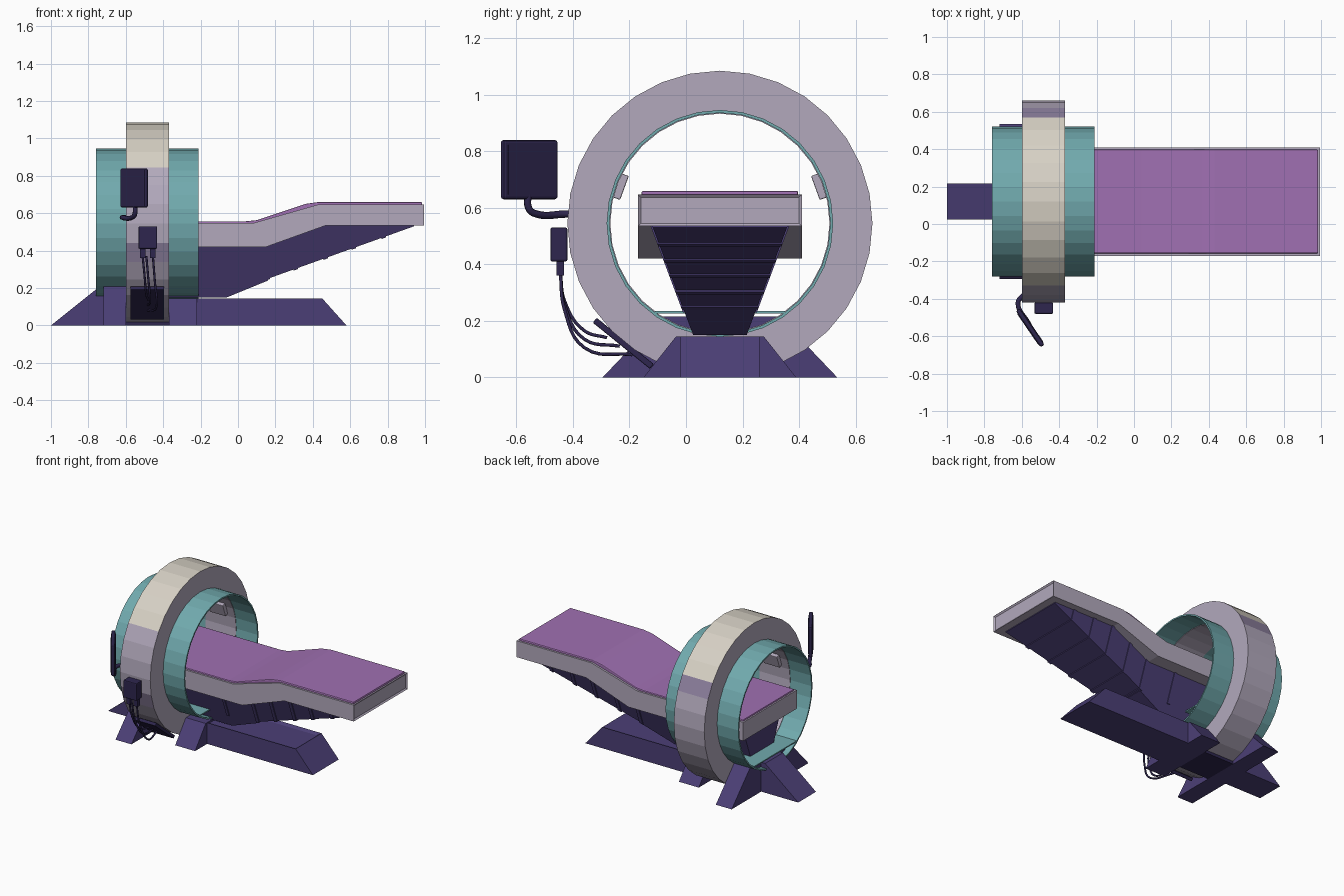
import bpy, bmesh, math
from mathutils import Matrix, Vector

if "Cube" in bpy.data.objects:
    bpy.data.objects.remove(bpy.data.objects["Cube"])

CY, CZ = 0.12, 0.545  # ring axis


def material(name, r, g, b):
    lin = [((c / 255 + 0.055) / 1.055) ** 2.4 for c in (r, g, b)] + [1]
    m = bpy.data.materials.new(name)
    m.use_nodes = True
    m.diffuse_color = lin
    m.node_tree.nodes["Principled BSDF"].inputs["Base Color"].default_value = lin
    return m


cream = material("cream", 215, 209, 197)
lavender = material("lavender", 178, 169, 188)
dusk = material("dusk violet", 143, 130, 160)
teal = material("teal", 113, 170, 174)
orchid = material("orchid", 160, 112, 178)
indigo = material("indigo", 75, 63, 118)
dark = material("dark indigo", 46, 38, 78)


def finish(name, bm, *mats, bevel=0):
    bmesh.ops.recalc_face_normals(bm, faces=bm.faces)
    mesh = bpy.data.meshes.new(name)
    bm.to_mesh(mesh)
    bm.free()
    ob = bpy.data.objects.new(name, mesh)
    bpy.context.collection.objects.link(ob)
    for m in mats:
        mesh.materials.append(m)
    if bevel:
        mod = ob.modifiers.new("soft edges", "BEVEL")
        mod.width, mod.segments = bevel, 2
    return ob


def prism(name, pts, axis, a, b, mat, inset=None, bevel=0):
    """Extrude an xz (axis y) or yz (axis x) outline; optionally recess one face."""
    bm = bmesh.new()
    place = (lambda p, t: (p[0], t, p[1])) if axis == "y" else (lambda p, t: (t, *p))
    lo = [bm.verts.new(place(p, a)) for p in pts]
    hi = [bm.verts.new(place(p, b)) for p in pts]
    bm.faces.new(lo)
    bm.faces.new(hi)
    for i in range(len(pts)):
        j = (i + 1) % len(pts)
        bm.faces.new((lo[i], lo[j], hi[j], hi[i]))
    if inset:
        bmesh.ops.recalc_face_normals(bm, faces=bm.faces)
        direction, width, depth = inset
        face = max(bm.faces, key=lambda f: f.normal.dot(Vector(direction)))
        bmesh.ops.inset_individual(bm, faces=[face], thickness=width, depth=-depth)
    return finish(name, bm, mat, bevel=bevel)


def box(name, center, size, mat, rot=None, bevel=0):
    bm = bmesh.new()
    m = Matrix.Translation(center) @ (rot or Matrix()) @ Matrix.Diagonal((*size, 1))
    bmesh.ops.create_cube(bm, size=1, matrix=m)
    return finish(name, bm, mat, bevel=bevel)


def ring(name, profile, mats, rule=None, n=32):
    """Turn a closed (x, radius) outline about the ring axis."""
    bm = bmesh.new()
    loops = []
    for i in range(n):
        t = 2 * math.pi * i / n
        loops.append([bm.verts.new((x, CY + r * math.sin(t), CZ + r * math.cos(t)))
                      for x, r in profile])
    k = len(profile)
    for i in range(n):
        A, B = loops[i], loops[(i + 1) % n]
        for j in range(k):
            f = bm.faces.new((A[j], A[(j + 1) % k], B[(j + 1) % k], B[j]))
            if rule:
                f.material_index = rule(i, j)
    return finish(name, bm, *mats)


def band_color(i, j):
    if j != 1:
        return 0
    if i < 5 or i >= 27:
        return 1
    return 2 if i in (5, 22) else 0


def pipe(name, pts, radius, mat):
    cu = bpy.data.curves.new(name, "CURVE")
    cu.dimensions = "3D"
    cu.bevel_depth, cu.bevel_resolution, cu.resolution_u = radius, 2, 6
    cu.use_fill_caps = True
    sp = cu.splines.new("BEZIER")
    sp.bezier_points.add(len(pts) - 1)
    for bp, p in zip(sp.bezier_points, pts):
        bp.co = p
        bp.handle_left_type = bp.handle_right_type = "AUTO"
    cu.materials.append(mat)
    ob = bpy.data.objects.new(name, cu)
    bpy.context.collection.objects.link(ob)


# Scanner ring, tunnel sleeve, tunnel floor
ring("scanner_ring", [(-0.6, 0.388), (-0.6, 0.54), (-0.37, 0.54), (-0.37, 0.388)],
     (lavender, cream, dusk), band_color)
ring("tunnel_sleeve", [(-0.76, 0.391), (-0.76, 0.401), (-0.21, 0.401), (-0.21, 0.391)], (teal,))
box("tunnel_floor", (-0.485, CY, 0.23), (0.55, 0.46, 0.008), teal)

# Pads on the tunnel wall
for side, label in ((-1, "front"), (1, "back")):
    box(label + "_wall_pad", (-0.485, CY + side * 0.352, 0.675), (0.12, 0.03, 0.09), lavender,
        Matrix.Rotation(side * math.radians(20), 4, "X"), bevel=0.004)

# Bed frame and mattress
frame = [(-0.72, 0.42), (0.15, 0.42), (0.47, 0.535), (0.995, 0.535),
         (0.995, 0.647), (0.43, 0.647), (0.08, 0.547), (-0.72, 0.547)]
prism("bed_frame", frame, "y", CY - 0.29, CY + 0.29, lavender, inset=((1, 0, 0), 0.014, 0.008))
pad = [(-0.71, 0.54), (0.08, 0.54), (0.43, 0.64), (0.985, 0.64),
       (0.985, 0.66), (0.43, 0.66), (0.36, 0.65), (0.1, 0.563), (0.04, 0.557), (-0.71, 0.557)]
prism("mattress", pad, "y", CY - 0.277, CY + 0.277, orchid, bevel=0.006)


# Telescoping carriage under the bed: tapered sections with proud ribs
def half_width(z):
    return 0.095 + (z - 0.15) * 0.375


def bed_under(x):
    return 0.425 + min(max((x - 0.15) / 0.32, 0), 1) * 0.112


def carriage(name, x0, z0, x1, z1, mat, grow=0):
    bm = bmesh.new()
    ends = []
    for x, zb in ((x0, z0), (x1, z1)):
        zt = bed_under(x)
        ends.append([bm.verts.new((x, CY + s * (half_width(z) + grow), z))
                     for s, z in ((-1, zb - grow), (1, zb - grow), (1, zt), (-1, zt))])
    A, B = ends
    bm.faces.new(A)
    bm.faces.new(B)
    for i in range(4):
        j = (i + 1) % 4
        bm.faces.new((A[i], A[j], B[j], B[i]))
    finish(name, bm, mat)


def slope(x):
    return 0.25 + (x - 0.16) * 0.359


carriage("carriage_rear", -0.66, 0.236, -0.2, 0.236, indigo)
carriage("carriage_foot", -0.37, 0.15, -0.06, 0.15, indigo)
carriage("carriage_heel", -0.06, 0.15, 0.16, 0.24, indigo)
cuts = [0.16, 0.31, 0.47, 0.62, 0.78, 0.94]
for i, (a, b) in enumerate(zip(cuts, cuts[1:])):
    carriage(f"carriage_section_{i + 1}", a, slope(a), b, slope(b), indigo)
    carriage(f"carriage_rib_{i + 1}", a - 0.012, slope(a - 0.012), a + 0.012,
             slope(a + 0.012), indigo, grow=0.006)
carriage("carriage_rear_rib", -0.08, 0.236, -0.06, 0.236, indigo, grow=0.006)

# Floor beams and cross legs
prism("front_beam", [(-0.37, 0), (0.58, 0), (0.45, 0.145), (-0.37, 0.145)], "y",
      CY - 0.14, CY + 0.14, indigo, inset=((0, 0, 1), 0.03, 0.012))
prism("rear_beam", [(-1, 0), (-0.6, 0), (-0.6, 0.2), (-0.75, 0.2)], "y",
      CY - 0.096, CY + 0.096, indigo)
box("ring_cradle", (-0.485, CY, 0.02), (0.23, 0.24, 0.04), dark)
for name, x0, x1, foot, top, h in (("rear_legs", -0.72, -0.6, 0.415, 0.21, 0.215),
                                   ("front_legs", -0.37, -0.22, 0.27, 0.155, 0.145)):
    prism(name, [(CY - foot, 0), (CY + foot, 0), (CY + top, h), (CY - top, h)],
          "x", x0, x1, indigo)

# Monitor on its arm
swing = math.atan2(-0.19, 0.13)
turn = Matrix.Rotation(swing, 4, "Z")
box("monitor", (-0.555, -0.555, 0.735), (0.235, 0.026, 0.21), dark, turn, bevel=0.01)
for s in (-1, 1):
    box("monitor_panel", Vector((-0.555, -0.555, 0.735)) + turn @ Vector((0, s * 0.013, 0)),
        (0.2, 0.006, 0.175), dark, turn)
pipe("monitor_arm", [(-0.59, -0.38, 0.578), (-0.62, -0.42, 0.578), (-0.565, -0.53, 0.578),
                     (-0.552, -0.555, 0.595), (-0.55, -0.56, 0.65)], 0.013, dark)

# Control box, cable socket and cables
box("control_box", (-0.482, -0.45, 0.47), (0.1, 0.06, 0.12), dark, bevel=0.006)
for x in (-0.51, -0.455):
    box("cable_plug", (x, -0.445, 0.385), (0.03, 0.025, 0.05), dark)
lean = math.atan2(-0.42, 0.34)
box("cable_socket", (-0.485, -0.222, 0.12), (0.18, 0.26, 0.022), dark,
    Matrix.Rotation(math.radians(-39), 4, "X"), bevel=0.004)
for i, (x, sag) in enumerate(((-0.51, 0), (-0.49, 0.03), (-0.455, 0.06))):
    pipe(f"cable_{i + 1}", [(x, -0.445, 0.37), (x + 0.01, -0.43, 0.27 - sag / 2),
                            (x + 0.02, -0.36, 0.165 - sag),
                            (-0.48, -0.28 + sag * 1.5, 0.14 - sag)], 0.006, dark)
